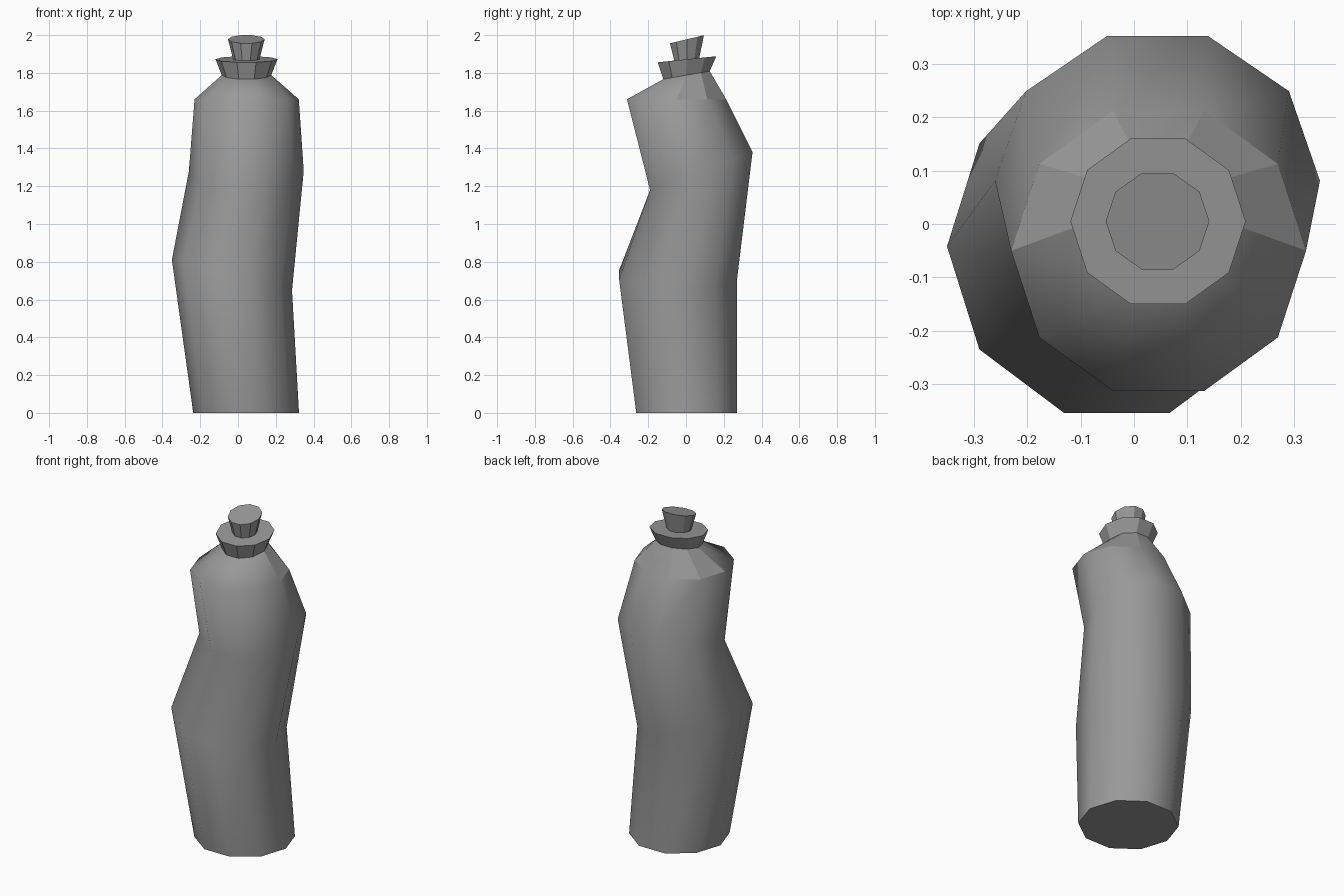
import bpy, bmesh
from math import sin, cos, pi, radians
from mathutils import Vector

if "Cube" in bpy.data.objects:
    bpy.data.objects.remove(bpy.data.objects["Cube"])

N = 10

# Dark grey for the whole bottle
grey = bpy.data.materials.new("dark_grey")
grey.diffuse_color = (0.32, 0.32, 0.32, 1)
grey.use_nodes = True
grey.node_tree.nodes["Principled BSDF"].inputs["Base Color"].default_value = grey.diffuse_color


def ring(bm, x, y, z, r, tilt_x=0, tilt_y=0):
    """Ten-sided ring; tilt_x lowers the +x side, tilt_y raises the +y side."""
    tx, ty = radians(tilt_x), radians(tilt_y)
    u = Vector((cos(tx), 0, -sin(tx)))
    v = Vector((0, cos(ty), sin(ty)))
    c = Vector((x, y, z))
    return [bm.verts.new(c + r * (cos(2 * pi * i / N) * u + sin(2 * pi * i / N) * v))
            for i in range(N)]


def loft(name, rings, cap_bottom=False, cap_top=False, smooth=lambda level, side: False):
    bm = bmesh.new()
    loops = [ring(bm, *p) for p in rings]
    for level, (a, b) in enumerate(zip(loops, loops[1:])):
        for i in range(N):
            j = (i + 1) % N
            f = bm.faces.new((a[i], a[j], b[j], b[i]))
            f.smooth = smooth(level, i)
    if cap_bottom:
        bm.faces.new(loops[0][::-1])
    if cap_top:
        bm.faces.new(loops[-1])
    # Keep a crease wherever a flat face meets its neighbour
    for e in bm.edges:
        e.smooth = all(f.smooth for f in e.link_faces)
    me = bpy.data.meshes.new(name)
    bm.to_mesh(me)
    bm.free()
    me.materials.append(grey)
    ob = bpy.data.objects.new(name, me)
    bpy.context.collection.objects.link(ob)
    return ob


# Rings shared by neighbouring parts: x, y, z, radius, tilt_x, tilt_y
neck = (0.045, 0.003, 1.788, 0.131, 0, 9.8)
lip = (0.045, 0.005, 1.872, 0.164, 0, 5.9)
stopper_base = (0.044, 0.004, 1.872, 0.07, 0, 5.9)

# Bent bottle body, smooth apart from the rear corner shoulder facets
loft("bottle_body", [
    (0.043, 0.003, 0, 0.28),
    (-0.032, -0.042, 0.73, 0.328, 14.2, 0),
    (0.044, 0.081, 1.28, 0.304, 0, 20.3),
    (0.046, -0.05, 1.66, 0.276),
    neck,
], cap_bottom=True, smooth=lambda level, side: level < 3 or side not in (0, 1, 3, 4))

# Flared collar with its flat upper rim
loft("collar", [neck, lip, stopper_base])

# Tapered stopper
loft("stopper", [stopper_base, (0.044, 0.005, 1.978, 0.097, 0, 13.4)], cap_top=True)
